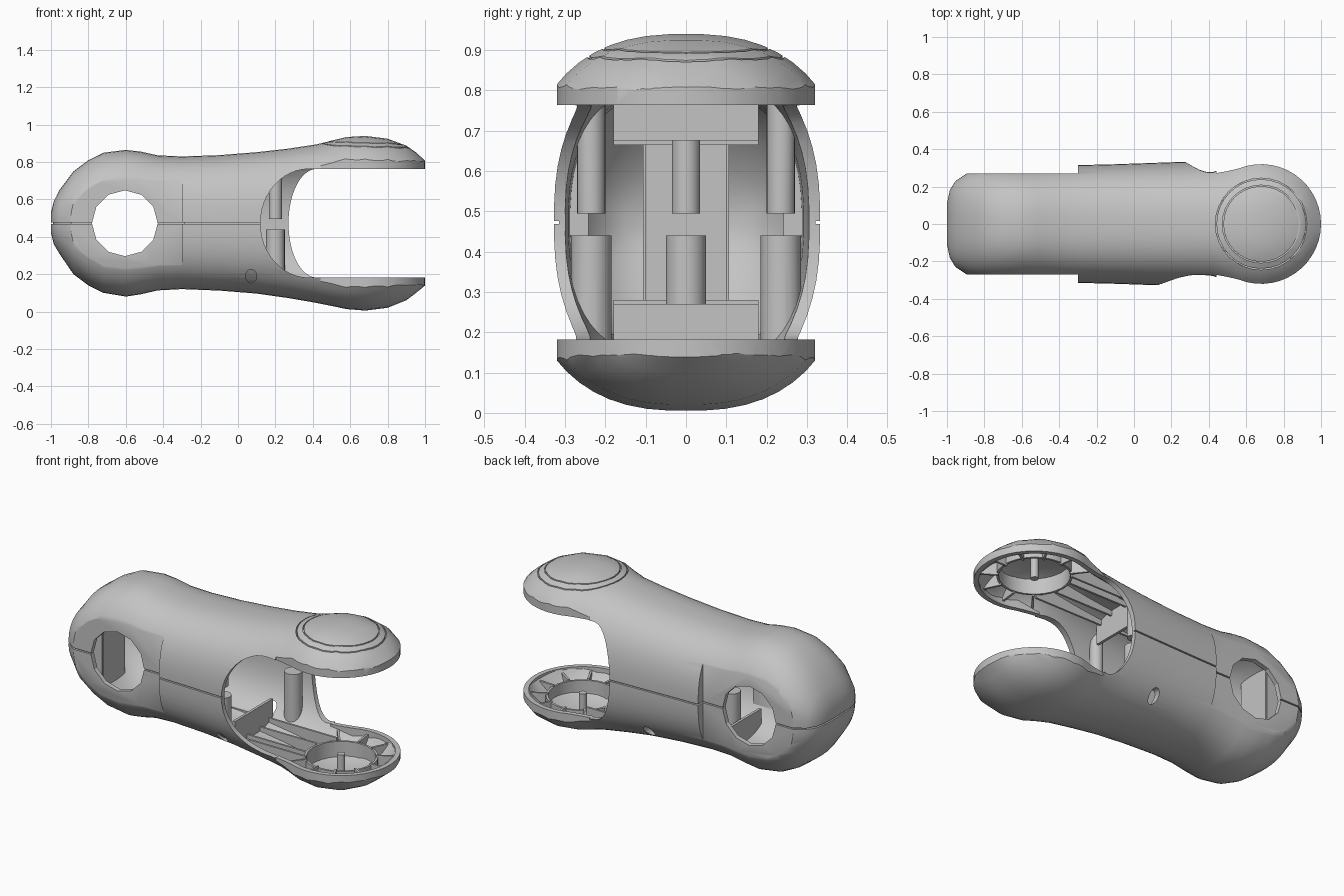
import bpy, bmesh, math

if "Cube" in bpy.data.objects:
    bpy.data.objects.remove(bpy.data.objects["Cube"])

MID = 0.4725     # height of the parting line
WALL = 0.028     # shell thickness
DISC = 0.68      # x of the fork discs

grey = bpy.data.materials.new("plain_grey")
grey.use_nodes = True
grey.diffuse_color = (0.55, 0.55, 0.55, 1)
grey.node_tree.nodes["Principled BSDF"].inputs["Base Color"].default_value = (0.55, 0.55, 0.55, 1)


def finish(name, bm):
    bmesh.ops.recalc_face_normals(bm, faces=bm.faces)
    mesh = bpy.data.meshes.new(name)
    bm.to_mesh(mesh)
    bm.free()
    mesh.materials.append(grey)
    obj = bpy.data.objects.new(name, mesh)
    bpy.context.collection.objects.link(obj)
    return obj


def skin(name, rings):
    """Join rings of points into a closed solid."""
    bm = bmesh.new()
    rows = [[bm.verts.new(p) for p in ring] for ring in rings]
    for a, b in zip(rows, rows[1:]):
        for i in range(len(a)):
            j = (i + 1) % len(a)
            bm.faces.new((a[i], a[j], b[j], b[i]))
    bm.faces.new(rows[0])
    bm.faces.new(rows[-1])
    return finish(name, bm)


def prism(name, outline, low, high, axis="z"):
    place = (lambda a, b, h: (a, b, h)) if axis == "z" else (lambda a, b, h: (a, h, b))
    return skin(name, [[place(a, b, h) for a, b in outline] for h in (low, high)])


def box(name, x, y, z):
    return prism(name, [(x[0], y[0]), (x[1], y[0]), (x[1], y[1]), (x[0], y[1])], *z)


def arc(cx, cy, rx, ry, start, end, steps):
    angles = [math.radians(start + (end - start) * i / steps) for i in range(steps + 1)]
    return [(cx + rx * math.cos(a), cy + ry * math.sin(a)) for a in angles]


def circle(cx, cy, r, steps=32):
    return arc(cx, cy, r, r, 0, 360, steps)[:-1]


def boolean(obj, tool, operation="DIFFERENCE", keep=False):
    mod = obj.modifiers.new("cut", "BOOLEAN")
    mod.object, mod.operation, mod.solver = tool, operation, "EXACT"
    bpy.context.view_layer.update()
    graph = bpy.context.evaluated_depsgraph_get()
    mesh = bpy.data.meshes.new_from_object(obj.evaluated_get(graph))
    obj.modifiers.clear()
    obj.data = mesh
    if not keep:
        bpy.data.objects.remove(tool)
    return obj


def tube(name, cx, cy, outer, inner, low, high):
    return boolean(prism(name, circle(cx, cy, outer), low, high),
                   prism("bore", circle(cx, cy, inner), low - 0.1, high + 0.1))


# Sections along the limb: x, top, bottom, half width
SECTIONS = [
    (-1.0, 0.53, 0.42, 0.11), (-0.985, 0.59, 0.36, 0.18), (-0.955, 0.65, 0.31, 0.23),
    (-0.88, 0.75, 0.2, 0.28), (-0.8, 0.81, 0.14, 0.3), (-0.72, 0.85, 0.1, 0.31),
    (-0.6, 0.865, 0.08, 0.31), (-0.52, 0.856, 0.092, 0.31), (-0.43, 0.836, 0.113, 0.312),
    (-0.3, 0.83, 0.12, 0.315), (-0.1, 0.837, 0.112, 0.32), (0.1, 0.853, 0.096, 0.327),
    (0.27, 0.872, 0.072, 0.333), (0.42, 0.895, 0.046, 0.337), (0.5, 0.915, 0.03, 0.36),
    (0.58, 0.934, 0.013, 0.395), (DISC, 0.94, 0.005, 0.41), (0.8, 0.925, 0.02, 0.39),
    (0.9, 0.888, 0.06, 0.33), (0.95, 0.853, 0.098, 0.29), (1.02, 0.79, 0.155, 0.16)]


def solid(name, t):
    """Limb volume, pulled in by t on every side."""
    rings = []
    for x, top, bottom, w in SECTIONS:
        centre, half, ring = (top + bottom) / 2, (top - bottom) / 2 - t, []
        for i in range(56):
            a = math.tau * (i + 0.5) / 56
            c, s = math.cos(a), math.sin(a)
            ring.append((x * (1 - t), (w - t) * math.copysign(abs(c) ** 0.8, c),
                         centre + half * math.copysign(abs(s) ** 0.8, s)))
        rings.append(ring)
    # Plan outline: flat head cheeks, wide barrel, neck and round disc
    side = [(-1.1, 0.27 - t), (t - 0.3, 0.27 - t), (t - 0.3, 0.5), (0.44, 0.5),
            (0.44, 0.272 - t), (0.5, 0.283 - t)]
    side += arc(DISC, 0, 0.32 - t, 0.32 - t, 112, 0, 14)
    plan = side + [(x, -y) for x, y in reversed(side[:-1])]
    return boolean(skin(name, rings), prism("plan", plan, -0.2, 1.2), "INTERSECT")


# Hollow shell
shell = solid("body_shell", 0)
boolean(shell, solid("cavity", WALL))

# Fork openings, deeper on the front side
LOW, HIGH = 0.183, 0.764
for edge, depth, y0, y1 in ((0.12, 0.26, -0.7, 0.001), (0.27, 0.15, 0, 0.7)):
    mouth = arc(edge + depth, MID, depth, (HIGH - LOW) / 2, 90, 270, 24)
    mouth += [(1.3, LOW), (1.3, HIGH)]
    boolean(shell, prism("mouth", mouth, y0, y1, "y"))

# Pivot hole and small side hole
boolean(shell, prism("pivot", circle(-0.605, MID, 0.176, 12), -0.6, 0.6, "y"))
boolean(shell, prism("side_hole", arc(0.07, 0.19, 0.03, 0.036, 0, 342, 19), -0.6, 0.6, "y"))

# Parting line around the body and rings on the top disc
seam = box("seam", (-1.2, 0.4), (-0.6, 0.6), (MID - 0.004, MID + 0.004))
boolean(seam, solid("seam_core", 0.012))
boolean(shell, seam)
for r, z in ((0.245, 0.868), (0.208, 0.888)):
    boolean(shell, tube("ring_groove", DISC, 0, r, r - 0.006, z, 1.1))

# Internal parts are trimmed to sit in the wall
trim = solid("trim", 0.014)
FLOOR = -0.1


def inside(obj):
    return boolean(obj, trim, "INTERSECT", keep=True)


def span(height, upper):
    """Span from the floor to a height, or its mirror below the roof."""
    return (2 * MID - height, 1.1) if upper else (FLOOR, height)


for upper in (False, True):
    tag = "upper" if upper else "lower"
    # Disc ring, spokes and pin
    inside(tube(tag + "_disc_ring", DISC, 0, 0.2, 0.187, *span(0.15, upper)))
    inside(prism(tag + "_pin", circle(DISC, 0, 0.022, 16), *span(0.165, upper)))
    for i in range(9):
        a = math.radians(-128 + 32 * i)
        c, s = math.cos(a), math.sin(a)
        spoke = [(DISC + r * c - o * s, r * s + o * c)
                 for r, o in ((0.19, -0.006), (0.33, -0.006), (0.33, 0.006), (0.19, 0.006))]
        inside(prism(tag + "_spoke", spoke, *span(0.16, upper)))
    # Long ribs down the body
    for y in (-0.145, 0.145):
        inside(box(tag + "_long_rib", (-0.36, 0.55), (y - 0.006, y + 0.006), span(0.17, upper)))
    for y in (-0.06, 0.06):
        inside(box(tag + "_short_rib", (0.1, 0.5), (y - 0.006, y + 0.006), span(0.15, upper)))
    # Cross walls
    for x, height in ((-0.37, 0.28), (0.09, 0.27)):
        inside(box(tag + "_cross_wall", (x, x + 0.016), (-0.18, 0.18), span(height, upper)))
    # Screw posts
    r, height = (0.035, 0.45) if upper else (0.05, 0.44)
    for x, y in ((0.06, -0.235), (0.2, 0.235), (-0.3, 0)):
        inside(prism(tag + "_post", circle(x, y, r, 24), *span(height, upper)))

# Upright webs at the back of the head
for y in (-0.1, 0.1):
    inside(box("head_web", (-1.1, -0.82), (y - 0.007, y + 0.007), (0, 0.95)))
inside(box("head_wall", (-0.83, -0.815), (-0.1, 0.1), (0, 0.95)))
bpy.data.objects.remove(trim)

# Smooth shading with crisp edges
bpy.ops.object.select_all(action="DESELECT")
for obj in bpy.context.collection.objects:
    if obj.type == "MESH":
        obj.select_set(True)
bpy.context.view_layer.objects.active = shell
bpy.ops.object.shade_smooth_by_angle(angle=math.radians(28))
